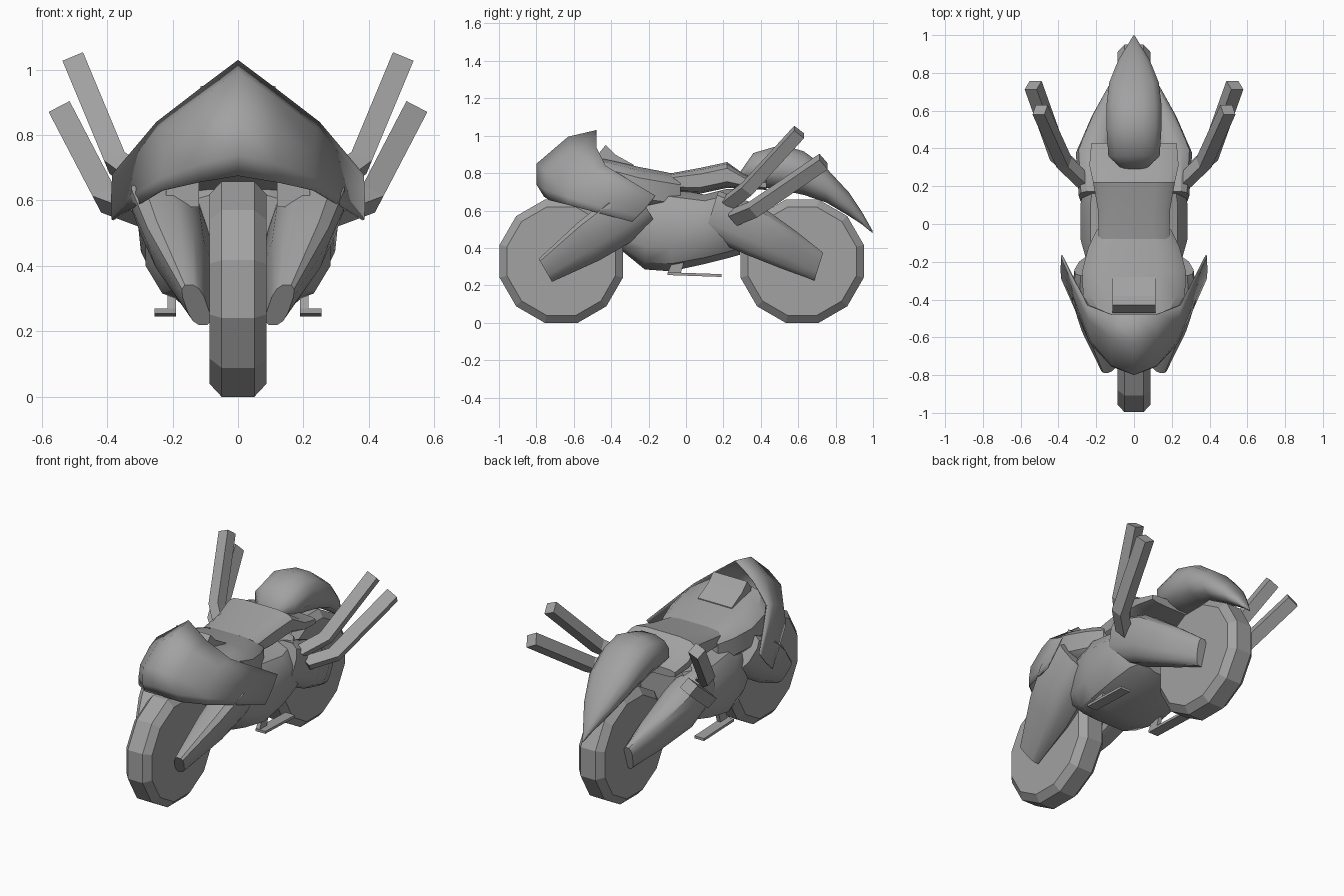
import bpy, bmesh, math
from mathutils import Vector

if "Cube" in bpy.data.objects:
    bpy.data.objects.remove(bpy.data.objects["Cube"])

grey = bpy.data.materials.new("plain_grey")
grey.diffuse_color = (0.36, 0.36, 0.36, 1)
grey.use_nodes = True
grey.node_tree.nodes["Principled BSDF"].inputs["Base Color"].default_value = grey.diffuse_color


def make(name, verts, faces, mirror=False, angle=35, closed=True):
    me = bpy.data.meshes.new(name)
    me.from_pydata([tuple(v) for v in verts], [], faces)
    if closed:
        bm = bmesh.new()
        bm.from_mesh(me)
        bmesh.ops.recalc_face_normals(bm, faces=bm.faces)
        bm.to_mesh(me)
        bm.free()
    me.materials.append(grey)
    if angle:
        me.shade_smooth()
        me.set_sharp_from_angle(angle=math.radians(angle))
    ob = bpy.data.objects.new(name, me)
    bpy.context.collection.objects.link(ob)
    if mirror:
        m = ob.modifiers.new("mirror", "MIRROR")
        m.use_mirror_merge = False
    return ob


def skin(rings):
    """Vertices and faces of a closed tube through equal rings."""
    n = len(rings[0])
    verts = [p for r in rings for p in r]
    faces = [(i * n + j, i * n + (j + 1) % n, (i + 1) * n + (j + 1) % n, (i + 1) * n + j)
             for i in range(len(rings) - 1) for j in range(n)]
    faces += [tuple(range(n)), tuple(range(len(verts) - n, len(verts)))]
    return verts, faces


def loft(name, sections, up=(0, 1), n=12, power=0.7, shear=0.0, **kw):
    """Sections are (x, y, z, half width, half height); up is the ring's y,z direction."""
    rings = []
    for x, y, z, hw, hh in sections:
        ring = []
        for k in range(n):
            a = math.tau * (k + 0.5) / n
            c, s = [math.copysign(abs(t) ** power, t) for t in (math.cos(a), math.sin(a))]
            ring.append((x + hw * c + shear * hh * s, y + hh * s * up[0], z + hh * s * up[1]))
        rings.append(ring)
    return make(name, *skin(rings), **kw)


def wheel(name, y):
    rings = []
    for x, r in ((-0.087, 0.3), (-0.05, 0.341), (0.05, 0.341), (0.087, 0.3)):
        angs = [math.tau * (k + 0.5) / 12 for k in range(12)]
        rings.append([(x, y + r * math.cos(a), 0.329 + r * math.sin(a)) for a in angs])
    make(name, *skin(rings), angle=0)


def prism(name, profile, x0, x1, mirror=False):
    """Side profile of (y, z) points extruded across x."""
    make(name, *skin([[(x, y, z) for y, z in profile] for x in (x0, x1)]),
         mirror=mirror, angle=0)


def pipe(name, path, h):
    """Square pipe through path points, mirrored."""
    pts = [Vector(p) for p in path]
    axis = (pts[-1] - pts[-2]).normalized()
    side = axis.cross(Vector((0, 1, 0))).normalized()
    top = axis.cross(side)
    rings = [[p + side * h * a + top * h * b for a, b in ((1, 1), (-1, 1), (-1, -1), (1, -1))]
             for p in pts]
    make(name, *skin(rings), mirror=True, angle=0)


# wheels
wheel("front_wheel", -0.667)
wheel("rear_wheel", 0.621)

# tapered covers running from the hubs to the body
loft("fork_cover", [(0.128, -0.752, 0.28, 0.034, 0.073), (0.178, -0.52, 0.435, 0.09, 0.12),
                    (0.21, -0.36, 0.545, 0.108, 0.135), (0.215, -0.22, 0.63, 0.09, 0.11)],
     up=(-0.5, 0.86), shear=0.3, mirror=True)
loft("rear_arm_cover", [(0.2, 0.135, 0.585, 0.09, 0.13), (0.2, 0.36, 0.495, 0.105, 0.14),
                        (0.15, 0.56, 0.385, 0.07, 0.11), (0.106, 0.71, 0.30, 0.03, 0.08)],
     up=(0.3, 0.95), shear=0.1, mirror=True)

# nose fairing: rows from the windscreen edge down to the lower lip
rows = [
    [(0, -0.48, 1.03), (0.12, -0.48, 0.94), (0.25, -0.43, 0.84), (0.385, -0.165, 0.68)],
    [(0, -0.63, 0.995), (0.12, -0.61, 0.91), (0.24, -0.51, 0.82), (0.386, -0.18, 0.66)],
    [(0, -0.8, 0.85), (0.12, -0.75, 0.81), (0.23, -0.62, 0.75), (0.388, -0.22, 0.61)],
    [(0, -0.8, 0.74), (0.12, -0.755, 0.71), (0.235, -0.63, 0.67), (0.388, -0.26, 0.57)],
    [(0, -0.76, 0.675), (0.12, -0.73, 0.655), (0.235, -0.63, 0.63), (0.386, -0.29, 0.54)],
]
grid = [[(-x, y, z) for x, y, z in r[:0:-1]] + r for r in rows]
w = len(grid[0])
fairing = make("nose_fairing", [p for r in grid for p in r],
               [(i * w + j, (i + 1) * w + j, (i + 1) * w + j + 1, i * w + j + 1)
                for i in range(len(grid) - 1) for j in range(w - 1)], angle=70, closed=False)
shell = fairing.modifiers.new("shell", "SOLIDIFY")
shell.thickness = 0.006

# tank, belly and seat
loft("tank", [(0, -0.5, 0.79, 0.2, 0.1), (0, -0.38, 0.76, 0.275, 0.105),
              (0, -0.25, 0.72, 0.28, 0.115), (0, -0.12, 0.7, 0.245, 0.11),
              (0, -0.03, 0.69, 0.2, 0.1)], power=0.55)
loft("belly", [(0, -0.34, 0.5, 0.2, 0.12), (0, -0.22, 0.5, 0.25, 0.22),
               (0, -0.08, 0.495, 0.29, 0.225), (0, 0.1, 0.5, 0.29, 0.19),
               (0, 0.22, 0.53, 0.27, 0.19), (0, 0.29, 0.54, 0.22, 0.18)], power=0.65)
loft("seat", [(0, -0.08, 0.75, 0.19, 0.05), (0, 0.08, 0.76, 0.195, 0.07),
              (0, 0.22, 0.79, 0.22, 0.07), (0, 0.31, 0.755, 0.24, 0.04),
              (0, 0.43, 0.735, 0.23, 0.025)], power=0.5)

# instrument box and fork braces
prism("instrument_box", [(-0.47, 0.9), (-0.43, 0.95), (-0.38, 0.9), (-0.28, 0.845),
                         (-0.28, 0.8), (-0.45, 0.83)], -0.115, 0.115)
prism("fork_brace", [(-0.48, 0.58), (-0.48, 0.68), (-0.3, 0.68), (-0.3, 0.58)], 0.12, 0.22,
      mirror=True)

# tail fin
loft("tail_fin", [(0, 0.285, 0.78, 0.06, 0.02), (0, 0.36, 0.82, 0.14, 0.09),
                  (0, 0.51, 0.83, 0.15, 0.125), (0, 0.63, 0.8, 0.15, 0.12),
                  (0, 0.75, 0.735, 0.135, 0.095), (0, 0.87, 0.635, 0.085, 0.065),
                  (0, 0.94, 0.56, 0.04, 0.035), (0, 0.998, 0.485, 0.004, 0.006)],
     power=0.85, angle=50)

# twin square exhausts on each side
pipe("upper_exhaust", [(0.26, 0.22, 0.635), (0.37, 0.325, 0.715), (0.497, 0.605, 1.02)], 0.034)
pipe("lower_exhaust", [(0.28, 0.25, 0.56), (0.40, 0.36, 0.605), (0.534, 0.735, 0.862)], 0.036)

# foot plates
prism("foot_plate", [(-0.1, 0.255), (-0.1, 0.27), (0.19, 0.26), (0.19, 0.245)], 0.19, 0.255,
      mirror=True)
prism("foot_plate_bracket", [(-0.1, 0.26), (-0.03, 0.26), (0.0, 0.36), (-0.06, 0.36)],
      0.19, 0.215, mirror=True)
